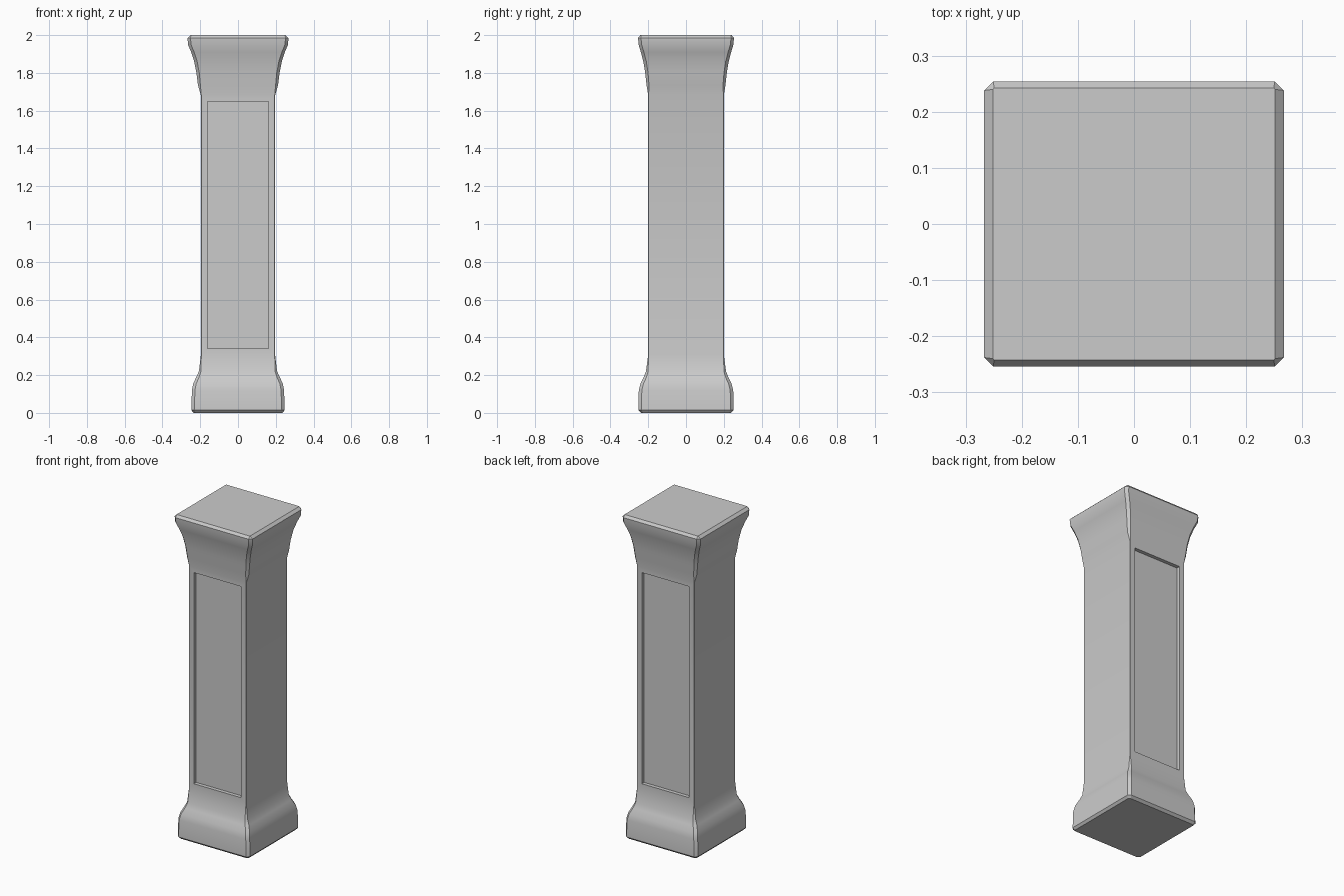
import bpy
import bmesh
from mathutils import Vector

if "Cube" in bpy.data.objects:
    bpy.data.objects.remove(bpy.data.objects["Cube"])

# Profile of the square column: height, half width x, half width y, corner chamfer
PROFILE = [
    (0.000, 0.235, 0.238, 0.012),
    (0.014, 0.247, 0.252, 0.016),
    (0.120, 0.244, 0.250, 0.016),
    (0.155, 0.237, 0.241, 0.016),
    (0.190, 0.221, 0.224, 0.015),
    (0.220, 0.207, 0.212, 0.011),
    (0.310, 0.196, 0.200, 0.002),
    (1.680, 0.196, 0.200, 0.002),
    (1.735, 0.212, 0.209, 0.013),
    (1.800, 0.220, 0.216, 0.015),
    (1.860, 0.232, 0.226, 0.016),
    (1.910, 0.248, 0.239, 0.016),
    (1.950, 0.265, 0.251, 0.016),
    (1.985, 0.267, 0.254, 0.016),
    (2.000, 0.251, 0.242, 0.002),
]
SHAFT = 6            # profile segment holding the shaft
PANEL_MARGIN = 0.045
PANEL_DEPTH = 0.022


def ring(bm, z, hx, hy, c):
    """Chamfered rectangle, counter-clockwise, starting on the front edge."""
    pts = [(-hx + c, -hy), (hx - c, -hy), (hx, -hy + c), (hx, hy - c),
           (hx - c, hy), (-hx + c, hy), (-hx, hy - c), (-hx, -hy + c)]
    return [bm.verts.new((x, y, z)) for x, y in pts]


# Column body: loft the rings and cap both ends
bm = bmesh.new()
rings = [ring(bm, *p) for p in PROFILE]
panels = []
for i, (a, b) in enumerate(zip(rings, rings[1:])):
    for k in range(8):
        n = (k + 1) % 8
        face = bm.faces.new((a[k], a[n], b[n], b[k]))
        if i == SHAFT and k in (0, 4):
            panels.append(face)
bm.faces.new(rings[0][::-1])
bm.faces.new(rings[-1])
bm.normal_update()

# Recessed panels on the front and back
for face in panels:
    inward = -face.normal.copy()
    bmesh.ops.inset_region(bm, faces=[face], thickness=PANEL_MARGIN)
    bmesh.ops.inset_region(bm, faces=[face], thickness=0.0005)
    for v in face.verts:
        v.co += inward * PANEL_DEPTH

bmesh.ops.recalc_face_normals(bm, faces=bm.faces)
mesh = bpy.data.meshes.new("column")
bm.to_mesh(mesh)
bm.free()

column = bpy.data.objects.new("column", mesh)
bpy.context.collection.objects.link(column)
bpy.context.view_layer.objects.active = column
column.select_set(True)
bpy.ops.object.shade_smooth_by_angle(angle=0.52)
